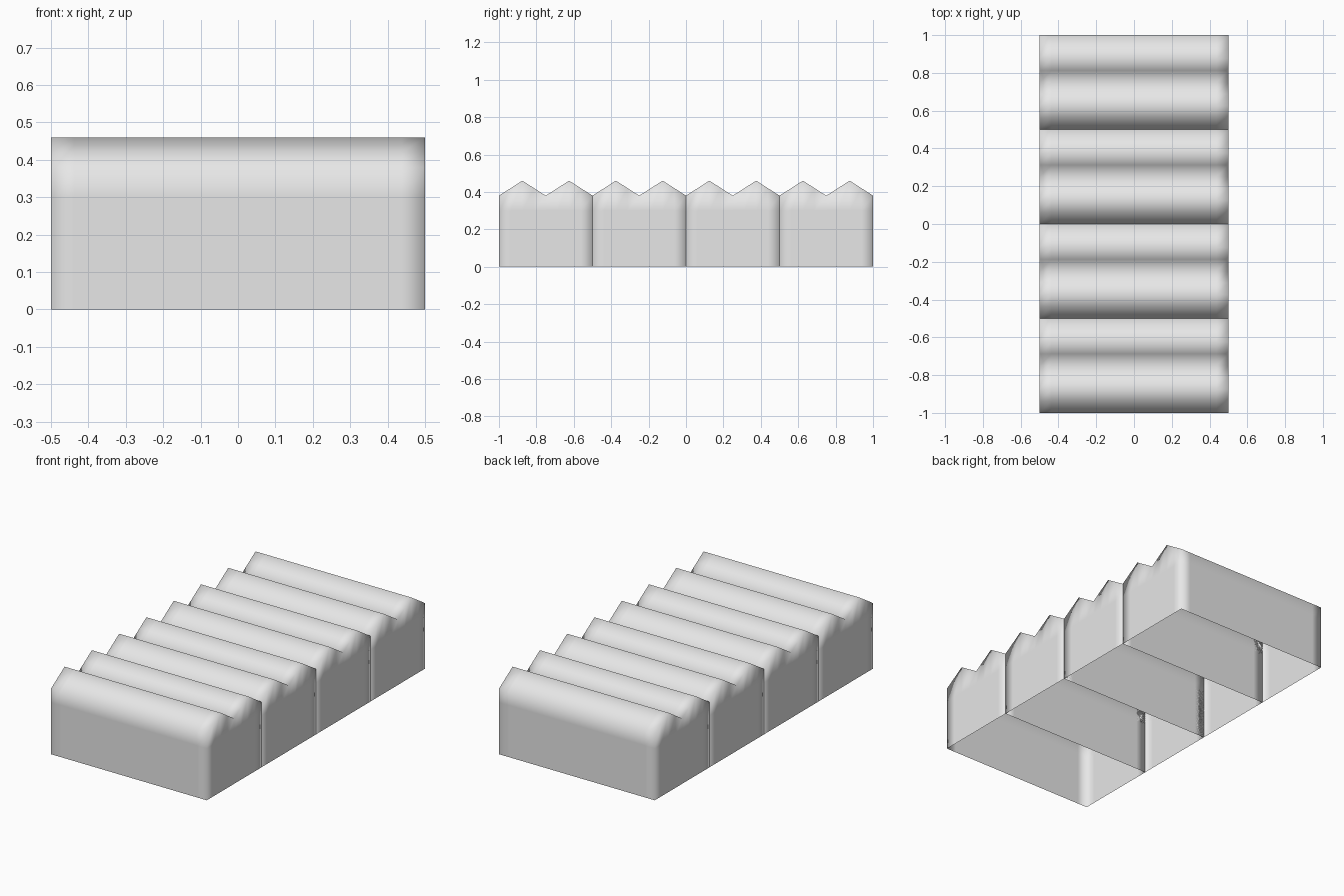
import bpy
import bmesh

# Remove the default cube
if "Cube" in bpy.data.objects:
    bpy.data.objects.remove(bpy.data.objects["Cube"], do_unlink=True)

WIDTH, DEPTH, COUNT = 1.0, 0.5, 4
EAVE, RIDGE, WALL_LOOP = 0.38, 0.46, 0.30
STEPS = 8                        # cross-section steps over two ridges
MARGIN = DEPTH / STEPS           # supporting loop beside each corner

# Plain grey shell
grey = bpy.data.materials.new("plain grey")
grey.use_nodes = True
grey.diffuse_color = (0.8, 0.8, 0.8, 1)
grey.node_tree.nodes["Principled BSDF"].inputs["Base Color"].default_value = (0.8, 0.8, 0.8, 1)


def roof_height(j):
    """Triangle wave: eave, ridge, valley, ridge, eave."""
    phase = j % 4
    return EAVE + (RIDGE - EAVE) * min(phase, 4 - phase) / 2


def make_bay_mesh():
    """Open-bottomed bay with four walls and a double-ridged roof."""
    bm = bmesh.new()
    half = WIDTH / 2
    xs = [-half, MARGIN - half, half - MARGIN, half]
    ys = [j * MARGIN - DEPTH / 2 for j in range(STEPS + 1)]
    last = len(xs) - 1

    # Roof grid
    roof = {(i, j): bm.verts.new((x, y, roof_height(j)))
            for i, x in enumerate(xs) for j, y in enumerate(ys)}
    for i in range(last):
        for j in range(STEPS):
            bm.faces.new([roof[i, j], roof[i + 1, j], roof[i + 1, j + 1], roof[i, j + 1]])

    # Walls hang from the roof outline
    outline = ([(i, 0) for i in range(last)] +
               [(last, j) for j in range(STEPS)] +
               [(i, STEPS) for i in range(last, 0, -1)] +
               [(0, j) for j in range(STEPS, 0, -1)])
    upper = [roof[key] for key in outline]
    for z in (WALL_LOOP, 0):
        lower = [bm.verts.new((v.co.x, v.co.y, z)) for v in upper]
        for n in range(len(outline)):
            m = (n + 1) % len(outline)
            bm.faces.new([lower[n], lower[m], upper[m], upper[n]])
        upper = lower

    for face in bm.faces:
        face.smooth = True
    mesh = bpy.data.meshes.new("roofed_bay")
    bm.to_mesh(mesh)
    bm.free()
    mesh.materials.append(grey)
    return mesh


# Four bays in a row
bay_mesh = make_bay_mesh()
for n in range(COUNT):
    bay = bpy.data.objects.new(f"roofed_bay_{n + 1}", bay_mesh)
    bay.location.y = (n - (COUNT - 1) / 2) * DEPTH
    bpy.context.collection.objects.link(bay)
